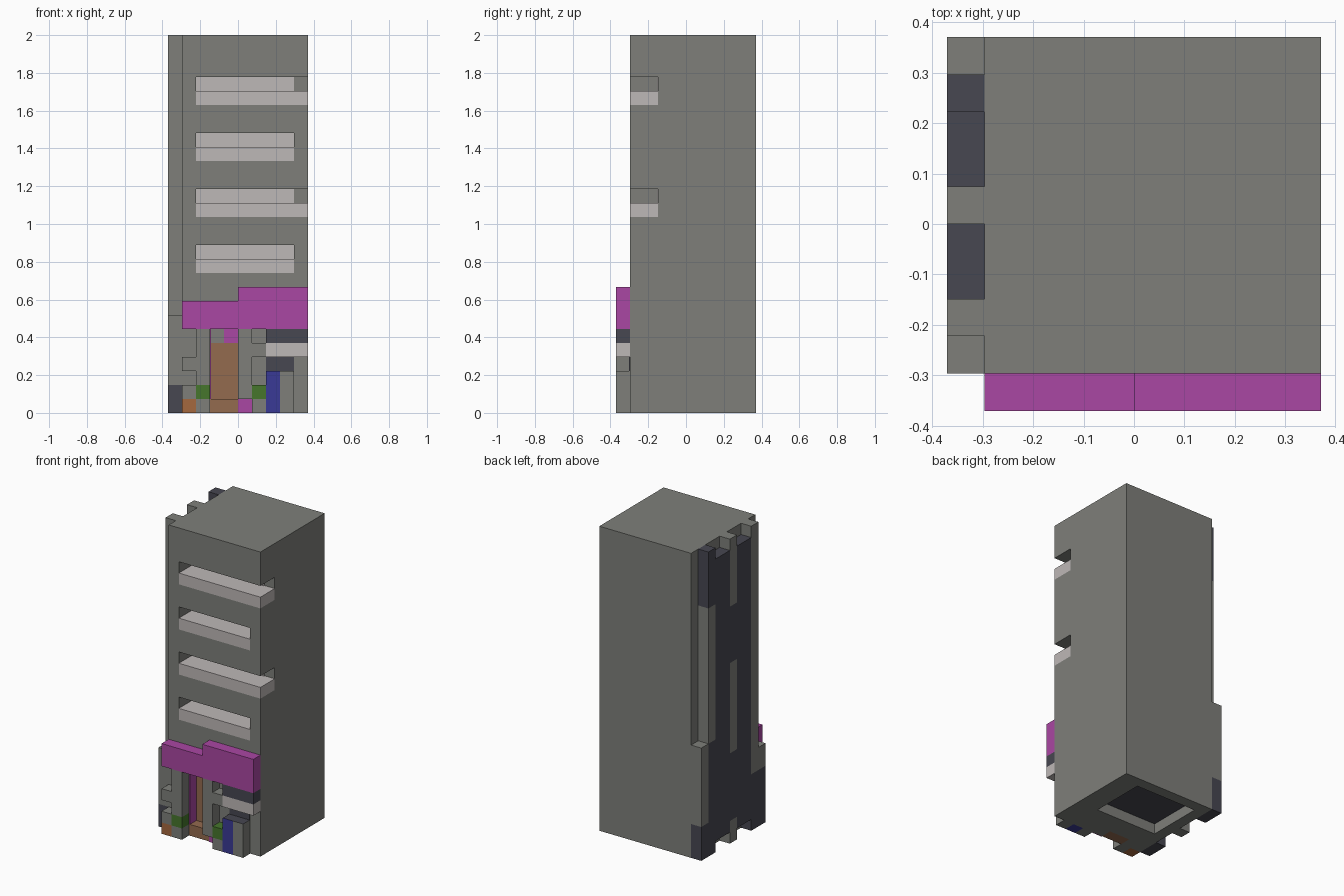
import bpy
import bmesh
from mathutils import Vector

UNIT = 2 / 27          # one block of the building
THIN = 0.08            # plate thickness in blocks

default = bpy.data.objects.get("Cube")
if default:
    bpy.data.objects.remove(default, do_unlink=True)


def linear(c):
    c /= 255
    return c / 12.92 if c <= 0.04045 else ((c + 0.055) / 1.055) ** 2.4


def material(name, *rgb):
    m = bpy.data.materials.new(name)
    color = [linear(c) for c in rgb] + [1]
    m.diffuse_color = color
    m.use_nodes = True
    m.node_tree.nodes["Principled BSDF"].inputs["Base Color"].default_value = color
    return m


GREY = material("concrete grey", 126, 127, 122)
LIGHT = material("pale stone", 190, 184, 183)
DARK = material("dark slate", 71, 71, 81)
MAGENTA = material("magenta", 170, 71, 163)
BROWN = material("door brown", 148, 107, 79)
GREEN = material("plant green", 70, 118, 44)
BLUE = material("blue", 58, 58, 150)
ORANGE = material("copper orange", 165, 104, 62)


def add_box(bm, x, y, z):
    """Box between block coordinates, centred on the plot."""
    verts = bmesh.ops.create_cube(bm, size=1)["verts"]
    for v in verts:
        v.co = Vector([(a + (b - a) * (c + 0.5) - shift) * UNIT
                       for (a, b), c, shift in zip((x, y, z), v.co, (5, 5, 0))])


def make(name, boxes, mat):
    bm = bmesh.new()
    for b in boxes:
        add_box(bm, *b)
    mesh = bpy.data.meshes.new(name)
    bm.to_mesh(mesh)
    bm.free()
    mesh.materials.append(mat)
    obj = bpy.data.objects.new(name, mesh)
    bpy.context.collection.objects.link(obj)
    return obj


def box(name, mat, x, y, z, side=None, side_mat=None):
    """One block; faces pointing along side may take another colour."""
    obj = make(name, [(x, y, z)], mat)
    if side:
        obj.data.materials.append(side_mat)
        for p in obj.data.polygons:
            if p.normal.dot(Vector(side)) > 0.9:
                p.material_index = 1
    return obj


def stack(name, x, y, bands):
    """Column of coloured bands, each given by its top and colour."""
    low = 0
    for n, (top, mat) in enumerate(bands):
        box(f"{name}_{n + 1}", mat, x, y, (low, top))
        low = top


# Tower with window slots, doorway and hollow base
windows = [(10, 9), (14, 10), (18, 9), (22, 10)]
cuts = [((2, end if end < 10 else 11), (0, 3), (z, z + 2)) for z, end in windows]
cuts.append(((3, 5), (0, 2), (-1, 6)))
cuts.append(((2, 8), (4, 9), (-1, 1)))
tower = box("tower", GREY, (1, 10), (1, 10), (0, 27))
cutter = make("tower_cutter", cuts, GREY)
cutter.hide_render = True
mod = tower.modifiers.new("openings", "BOOLEAN")
mod.operation = "DIFFERENCE"
mod.solver = "EXACT"
mod.object = cutter
graph = bpy.context.evaluated_depsgraph_get()
carved = bpy.data.meshes.new_from_object(tower.evaluated_get(graph))
tower.modifiers.clear()
tower.data = carved
bpy.data.objects.remove(cutter, do_unlink=True)

# Window sills and pale back panels
for n, (z, end) in enumerate(windows, 1):
    box(f"window_sill_{n}", LIGHT, (2, end), (1, 3), (z, z + 1))
    box(f"window_panel_{n}", LIGHT, (2, 9), (3 - THIN, 3), (z + 1, z + 2))
box("base_ceiling", DARK, (2, 8), (4, 9), (1 - THIN, 1))

# Awning
box("awning_low", MAGENTA, (1, 5), (0, 1), (6, 8))
box("awning_high", MAGENTA, (5, 10), (0, 1), (6, 9))

# Doorway
box("door_step", BROWN, (3, 5), (1, 2), (0, 1))
box("door", BROWN, (3, 5), (2 - THIN, 2), (1, 5))
box("door_lintel", MAGENTA, (4, 5), (2 - THIN, 2), (5, 6))
box("door_jamb", MAGENTA, (3, 3 + THIN), (1, 2), (1, 6))
box("door_side_tile", MAGENTA, (5, 6), (1 - THIN, 1), (0, 1))

# Front pillars and their bracket blocks
stack("pillar_west", (2, 3), (0, 1), [(1, GREY), (2, GREEN), (6, GREY)])
stack("bracket_west", (1, 2), (0, 1), [(1, ORANGE), (2, GREY)])
box("bracket_west_upper", GREY, (1, 2), (0, 1), (3, 4))
box("pillar_east", GREY, (5, 6), (0, 1), (1, 6))
stack("bracket_east", (6, 7), (0, 1), [(1, GREY), (2, GREEN)])
box("bracket_east_upper", GREY, (6, 7), (0, 1), (4, 5))

# Shop counter
box("counter_blue", BLUE, (7, 8), (0, 1), (0, 3), (0, 0, 1), DARK)
box("counter_grey", GREY, (8, 9), (0, 1), (0, 3), (0, 0, 1), DARK)
box("counter_window", DARK, (7, 9), (1 - THIN, 1), (3, 4))
box("counter_shelf", LIGHT, (7, 10), (0, 1), (4, 5))
box("counter_header", DARK, (7, 10), (0, 1), (5, 6))

# Service wall of dark panels between ribs
SIDE = (0, 1)
for n, y in enumerate([(3, 5), (6, 8)], 1):
    box(f"service_panel_{n}", DARK, SIDE, y, (1, 26))
stack("rib_front", SIDE, (2, 3), [(5, DARK), (27, GREY)])
stack("rib_middle", SIDE, (5, 6), [(2, GREY), (8, DARK), (16, GREY), (21, DARK), (27, GREY)])
stack("rib_back", SIDE, (8, 9), [(10, DARK), (22, GREY), (27, DARK)])

# Corner plinths
box("front_plinth_base", DARK, SIDE, (1, 2), (0, 2))
box("front_plinth_middle", GREY, SIDE, (1, 2), (2, 5), (-1, 0, 0), DARK)
box("front_plinth_top", GREY, SIDE, (1, 2), (5, 7))
stack("back_plinth", SIDE, (9, 10), [(3, DARK), (10, GREY)])
